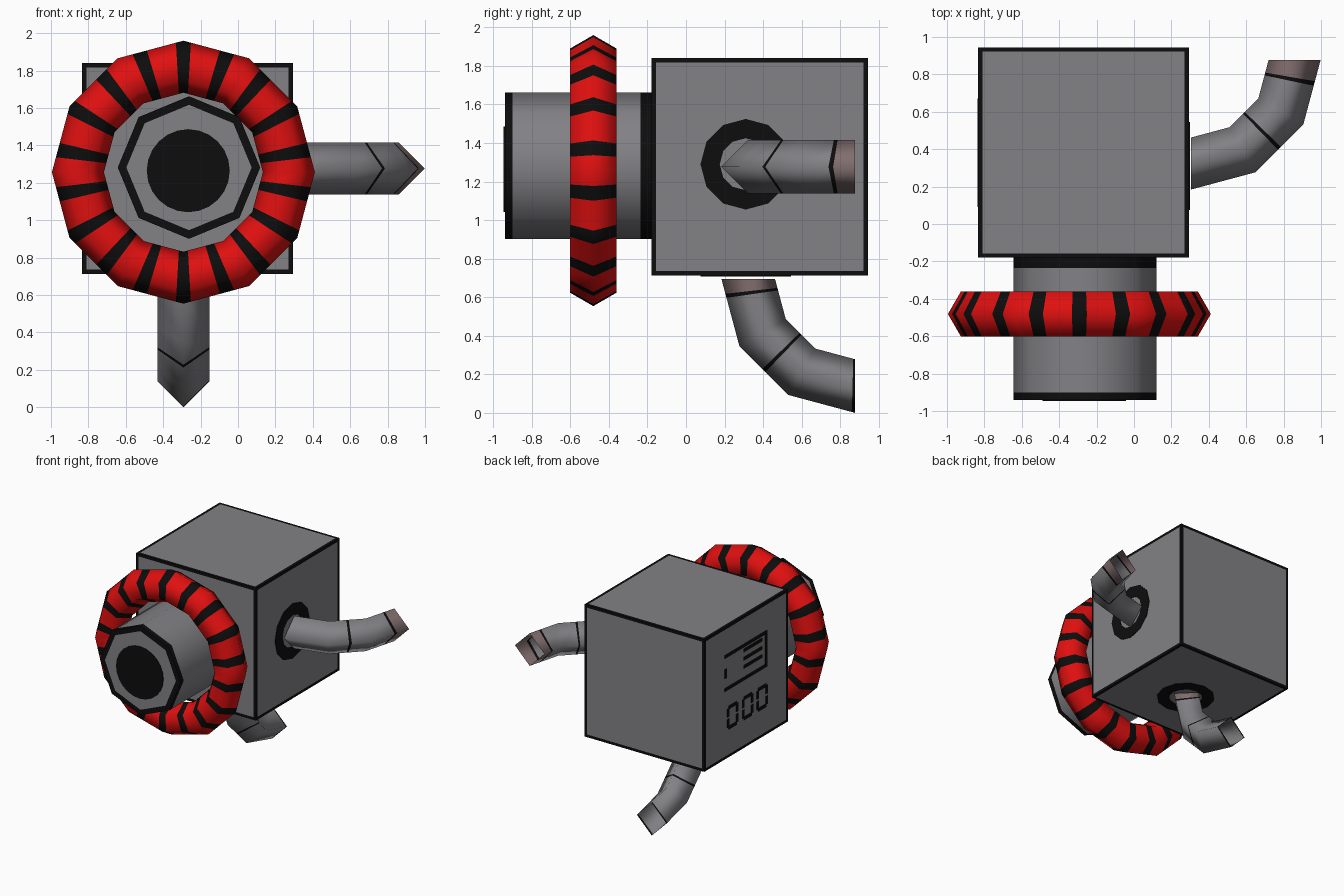
import bpy, bmesh, math
from mathutils import Vector

if "Cube" in bpy.data.objects:
    bpy.data.objects.remove(bpy.data.objects["Cube"])


def material(name, rgb):
    m = bpy.data.materials.new(name)
    m.diffuse_color = (*rgb, 1)
    m.use_nodes = True
    m.node_tree.nodes["Principled BSDF"].inputs["Base Color"].default_value = m.diffuse_color
    return m


MATS = [material("metal grey", (0.225, 0.22, 0.235)),
        material("ink black", (0.004, 0.004, 0.004)),
        material("ring red", (0.75, 0.005, 0.005)),
        material("rust grey", (0.22, 0.155, 0.155))]
GREY, BLACK, RED, RUST = range(4)


def finish(bm, name, smooth=None, normals=True):
    if normals:
        bmesh.ops.recalc_face_normals(bm, faces=bm.faces)
    me = bpy.data.meshes.new(name)
    bm.to_mesh(me)
    bm.free()
    for m in MATS:
        me.materials.append(m)
    ob = bpy.data.objects.new(name, me)
    bpy.context.collection.objects.link(ob)
    if smooth:
        bpy.ops.object.select_all(action='DESELECT')
        ob.select_set(True)
        bpy.context.view_layer.objects.active = ob
        bpy.ops.object.shade_smooth_by_angle(angle=math.radians(smooth))
    return ob


def loft(name, rings, mats, closed=False, cap=None, smooth=None):
    """Join rings of points; mats[i] colours the strip after ring i."""
    bm = bmesh.new()
    vs = [[bm.verts.new(p) for p in r] for r in rings]
    n = len(rings[0])
    for i in range(len(rings) if closed else len(rings) - 1):
        a, b = vs[i], vs[(i + 1) % len(vs)]
        for j in range(n):
            k = (j + 1) % n
            bm.faces.new((a[j], a[k], b[k], b[j])).material_index = mats[i]
    if cap is not None:
        bm.faces.new(vs[-1]).material_index = cap
    return finish(bm, name, smooth)


def circle(center, r, n, u, v):
    c = Vector(center)
    return [c + r * (math.cos(t) * Vector(u) + math.sin(t) * Vector(v))
            for t in (2 * math.pi * i / n for i in range(n))]


X, Y, Z = Vector((1, 0, 0)), Vector((0, 1, 0)), Vector((0, 0, 1))

# cube body with black borders on every face
LO, HI = Vector((-0.834, -0.18, 0.713)), Vector((0.294, 0.945, 1.84))
bm = bmesh.new()
bmesh.ops.create_cube(bm, size=1)
for v in bm.verts:
    v.co = (LO + HI) / 2 + Vector(a * b for a, b in zip(v.co, HI - LO))
centres = list(bm.faces)
border = bmesh.ops.inset_individual(bm, faces=centres, thickness=0.033)["faces"]
for f in border:
    f.material_index = BLACK
finish(bm, "body")

# eight-sided lens barrel with black rims
stations = [(-0.18, 0.381), (-0.235, 0.381), (-0.90, 0.381), (-0.94, 0.381), (-0.94, 0.335)]
loft("barrel", [circle((-0.262, y, 1.282), r, 8, X, Z) for y, r in stations],
     [BLACK, GREY, BLACK, BLACK], cap=GREY, smooth=50)

# dark lens plate
loft("lens", [circle((-0.266, y, 1.265), 0.222, 24, X, Z) for y in (-0.94, -0.946)],
     [BLACK], cap=BLACK)

# twelve-sided striped ring, stripes cut across the flat segments
cuts, half = {}, 3.3
for i in range(12):
    cuts[i * 30.0] = 1
for i in range(18):
    for s in (-half, half):
        cuts[(10 + i * 20 + s) % 360] = 1
cuts = sorted(cuts)
rings, mats = [], []
for i, a in enumerate(cuts):
    k = math.cos(math.radians(15)) / math.cos(math.radians(a % 30 - 15))
    d = math.cos(math.radians(a)) * X + math.sin(math.radians(a)) * Z
    rings.append(circle(Vector((-0.292, -0.481, 1.257)) + d * 0.564 * k, 1, 6,
                        d * 0.139 * k, Y * 0.139))
    nxt = cuts[(i + 1) % len(cuts)] + (360 if i == len(cuts) - 1 else 0)
    off = ((a + nxt) / 2 - 10) % 20
    mats.append(BLACK if min(off, 20 - off) < half else RED)
loft("striped_ring", rings, mats, closed=True, smooth=70)


# bent square pipes: quarter arcs in three straight pieces, open at the end
def pipe(name, centre, out, side, flip):
    def ring(i):
        a = math.radians(30 * i)
        d = -math.cos(a) * Y + math.sin(a) * out
        return circle(Vector(centre) + d * 0.555, 0.139, 4, d, side)
    corner = [ring(i) for i in range(4)]
    steps = [(0, GREY), (1, GREY), (1.47, BLACK), (1.53, GREY), (2, GREY),
             (2.6, BLACK), (2.67, RUST), (3, GREY)]
    if flip:
        steps = [(0, RUST), (0.22, BLACK), (0.28, GREY), (1, GREY), (1.47, BLACK),
                 (1.53, GREY), (2, GREY), (2.95, BLACK), (3, GREY)]
    rings = []
    for t, _ in steps:
        i = min(int(t), 2)
        rings.append([p.lerp(q, t - i) for p, q in zip(corner[i], corner[i + 1])])
    loft(name, rings, [m for _, m in steps], smooth=100)


pipe("side_pipe", (0.304, 0.878, 1.277), X, Z, False)
pipe("lower_pipe", (-0.292, 0.878, 0.694), -Z, X, True)


# black collar plates where the pipes leave the body
def collar(name, centre, out, u, v):
    c = Vector(centre)
    loft(name, [circle(c, 0.235, 12, u, v), circle(c + out * 0.005, 0.235, 12, u, v),
                circle(c + out * 0.005, 0.135, 12, u, v), circle(c, 0.135, 12, u, v)],
         [BLACK] * 3)


collar("side_collar", (HI.x, 0.31, 1.29), X, Y, Z)
collar("lower_collar", (-0.285, 0.31, LO.z), -Z, X, Y)

# control panel marks on the left face: thin bars as (y0, y1, z0, z1)
T = 0.028
bars = [(0.10, 0.67, 1.60 - T, 1.60), (0.10, 0.67, 1.29, 1.29 + T),
        (0.10, 0.10 + T, 1.29, 1.60), (0.67 - T, 0.67, 1.40, 1.48)]
bars += [(0.17, 0.42, z, z + T) for z in (1.39, 1.46, 1.53)]
for y in (0.09, 0.29, 0.49):
    # small gauge frames
    w, lo, hi, g = 0.15, 0.95, 1.15, 0.02
    bars += [(y + g, y + w - g, lo, lo + T), (y + g, y + w - g, hi - T, hi)]
    for side in (y, y + w - T):
        bars += [(side, side + T, lo + g, 1.04), (side, side + T, 1.06, hi - g)]
bm = bmesh.new()
for y0, y1, z0, z1 in bars:
    made = bmesh.ops.create_cube(bm, size=1)["verts"]
    for v in made:
        v.co = Vector((LO.x - 0.001 + v.co.x * 0.006,
                       (y0 + y1) / 2 + v.co.y * (y1 - y0),
                       (z0 + z1) / 2 + v.co.z * (z1 - z0)))
for f in bm.faces:
    f.material_index = BLACK
finish(bm, "panel_marks")
